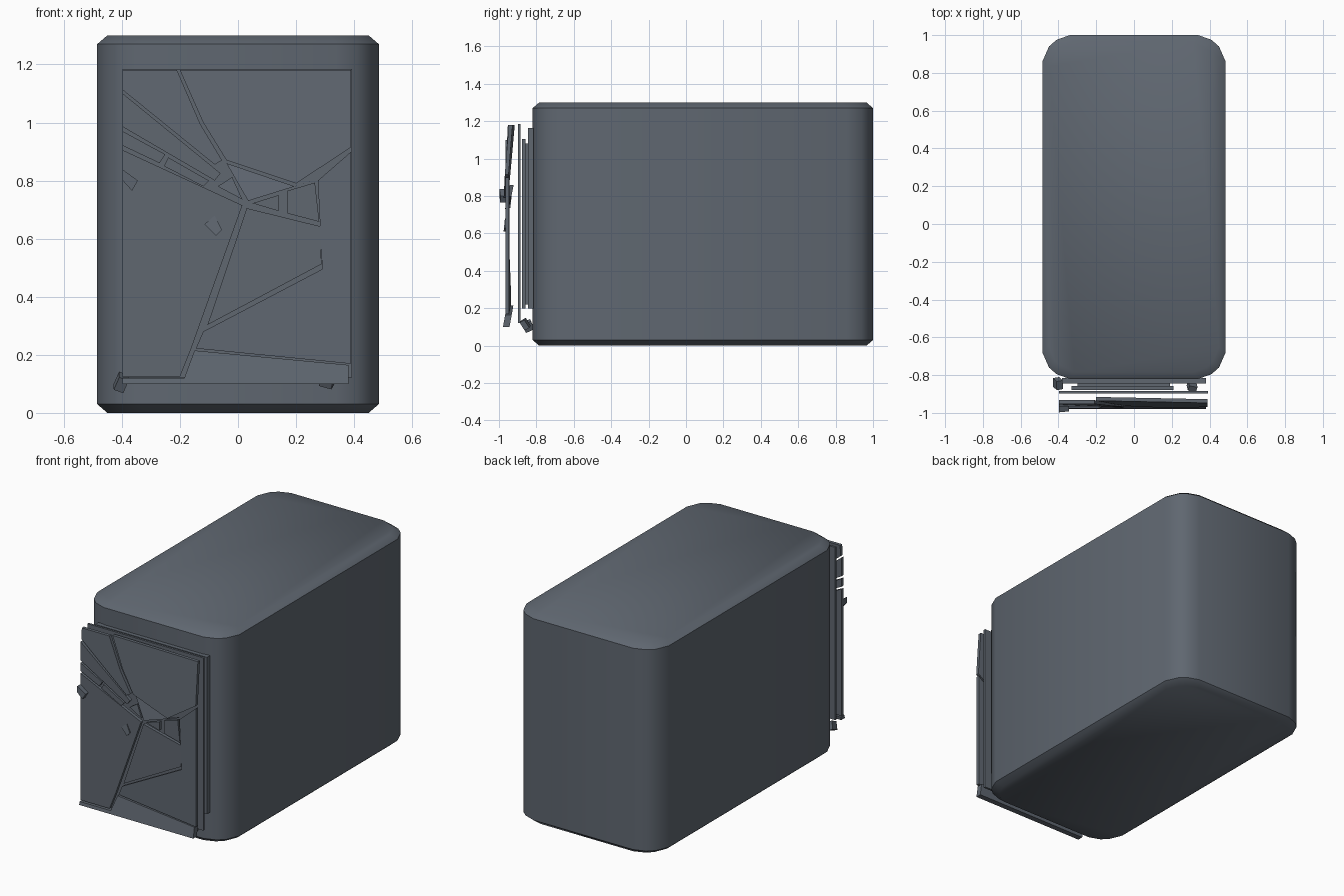
import bpy, bmesh, math
from mathutils import Matrix

if "Cube" in bpy.data.objects:
    bpy.data.objects.remove(bpy.data.objects["Cube"])


def material(name, colour):
    m = bpy.data.materials.new(name)
    m.diffuse_color = (*colour, 1)
    m.use_nodes = True
    m.node_tree.nodes["Principled BSDF"].inputs["Base Color"].default_value = m.diffuse_color
    return m


slate = material("slate_grey", (0.115, 0.135, 0.163))


def finish(name, bm, smooth=False):
    bmesh.ops.recalc_face_normals(bm, faces=bm.faces)
    mesh = bpy.data.meshes.new(name)
    bm.to_mesh(mesh)
    bm.free()
    mesh.materials.append(slate)
    ob = bpy.data.objects.new(name, mesh)
    bpy.context.collection.objects.link(ob)
    if smooth:
        bpy.ops.object.select_all(action='DESELECT')
        ob.select_set(True)
        bpy.context.view_layer.objects.active = ob
        bpy.ops.object.shade_smooth_by_angle(angle=math.radians(40))
    return ob


def box(name, x0, x1, y0, y1, z0, z1, turn=None):
    bm = bmesh.new()
    bmesh.ops.create_cube(bm, size=1)
    bmesh.ops.scale(bm, vec=(x1 - x0, y1 - y0, z1 - z0), verts=bm.verts)
    if turn:
        for axis, angle in zip("XYZ", turn):
            bmesh.ops.rotate(bm, verts=bm.verts, matrix=Matrix.Rotation(math.radians(angle), 3, axis))
    bmesh.ops.translate(bm, vec=((x0 + x1) / 2, (y0 + y1) / 2, (z0 + z1) / 2), verts=bm.verts)
    return finish(name, bm)


def shard(name, points, y=-0.965, tilt_x=0.0, tilt_z=0.0, thick=0.02):
    """Glass piece: an (x, z) outline extruded backwards and tilted about its centre."""
    cx = sum(p[0] for p in points) / len(points)
    cz = sum(p[1] for p in points) / len(points)
    bm = bmesh.new()
    front, back = [[bm.verts.new((x, y + d + tilt_x * (x - cx) + tilt_z * (z - cz), z))
                    for x, z in points] for d in (0, thick)]
    bm.faces.new(front)
    bm.faces.new(back[::-1])
    n = len(points)
    for i in range(n):
        j = (i + 1) % n
        bm.faces.new((front[i], front[j], back[j], back[i]))
    return finish(name, bm)


# Casing: rounded rectangular outline lofted upward with a bevelled rim
corner = [(0.485, 0.77), (0.45, 0.85), (0.41, 0.885), (0.34, 0.91)]
quarter = corner + [(-x, y) for x, y in corner[::-1]]
outline = quarter + [(-x, -y) for x, y in quarter]
bm = bmesh.new()
rings = []
for z, inset in ((0, 0.035), (0.03, 0), (1.27, 0), (1.3, 0.035)):
    sx, sy = 1 - inset / 0.485, 1 - inset / 0.91
    rings.append([bm.verts.new((x * sx, y * sy + 0.09, z)) for x, y in outline])
bm.faces.new(rings[0][::-1])
bm.faces.new(rings[-1])
for low, high in zip(rings, rings[1:]):
    for i in range(len(outline)):
        j = (i + 1) % len(outline)
        bm.faces.new((low[i], low[j], high[j], high[i]))
finish("casing", bm, smooth=True)

# Layered panels behind the broken glass
box("mounting_panel", -0.38, 0.38, -0.845, -0.815, 0.2, 1.165)
box("inner_panel", -0.33, 0.21, -0.878, -0.858, 0.2, 1.105)
box("panel_spacer", -0.3, 0.19, -0.862, -0.84, 0.22, 1.08)
box("front_panel", -0.397, 0.393, -0.898, -0.885, 0.122, 1.185)

# Large glass shards
shard("left_shard", [(-0.397, 0.905), (0.015, 0.715), (-0.16, 0.225), (-0.2, 0.125), (-0.397, 0.125)],
      y=-0.965)
shard("middle_shard", [(0.03, 0.705), (0.285, 0.642), (0.287, 0.512), (-0.105, 0.303)], y=-0.963)
shard("right_shard", [(0.39, 0.9), (0.275, 0.8), (0.29, 0.495), (-0.12, 0.28), (-0.145, 0.222),
                      (0.38, 0.17), (0.39, 0.17)], y=-0.962, tilt_x=-0.02)
shard("bottom_shard", [(-0.15, 0.215), (0.38, 0.165), (0.38, 0.1), (-0.397, 0.1), (-0.397, 0.12),
                       (-0.185, 0.12)], y=-0.972, tilt_z=0.18, thick=0.035)
shard("top_right_shard", [(-0.2, 1.18), (0.39, 1.18), (0.39, 0.915), (0.2, 0.79), (-0.04, 0.87),
                          (-0.12, 1.0)], y=-0.957, tilt_z=0.08, tilt_x=-0.02)
shard("top_left_shard", [(-0.397, 1.18), (-0.21, 1.18), (-0.13, 0.995), (-0.055, 0.87), (-0.08, 0.855),
                         (-0.397, 1.112)], y=-0.96, tilt_z=0.05)

# Narrow splinters radiating from the impact point
shard("upper_splinter", [(-0.397, 1.1), (-0.06, 0.825), (-0.08, 0.8), (-0.397, 0.985)])
shard("outer_splinter", [(-0.397, 0.97), (-0.25, 0.89), (-0.27, 0.86), (-0.397, 0.92)])
shard("inner_splinter", [(-0.24, 0.88), (-0.1, 0.8), (-0.12, 0.78), (-0.255, 0.85)])
shard("centre_splinter", [(-0.02, 0.812), (0.015, 0.735), (-0.07, 0.78)], y=-0.955, tilt_z=0.1)
shard("pointed_splinter", [(-0.04, 0.86), (0.195, 0.78), (0.26, 0.8), (0.035, 0.73)], y=-0.955, tilt_z=0.2)
shard("outer_wedge", [(0.17, 0.765), (0.265, 0.793), (0.28, 0.658), (0.17, 0.687)])
shard("inner_wedge", [(0.05, 0.722), (0.14, 0.75), (0.14, 0.695)])

# Loose chips
shard("centre_chip", [(-0.115, 0.65), (-0.08, 0.68), (-0.055, 0.63), (-0.075, 0.61)], y=-0.972, tilt_z=0.1)
shard("edge_chip", [(-0.397, 0.838), (-0.345, 0.8), (-0.365, 0.765), (-0.397, 0.8)], y=-0.995, tilt_x=0.1,
      thick=0.045)
box("left_fallen_chip", -0.42, -0.385, -0.87, -0.82, 0.08, 0.13, turn=(25, 20, 10))
box("right_fallen_chip", 0.285, 0.33, -0.875, -0.845, 0.09, 0.14, turn=(30, 15, -10))
